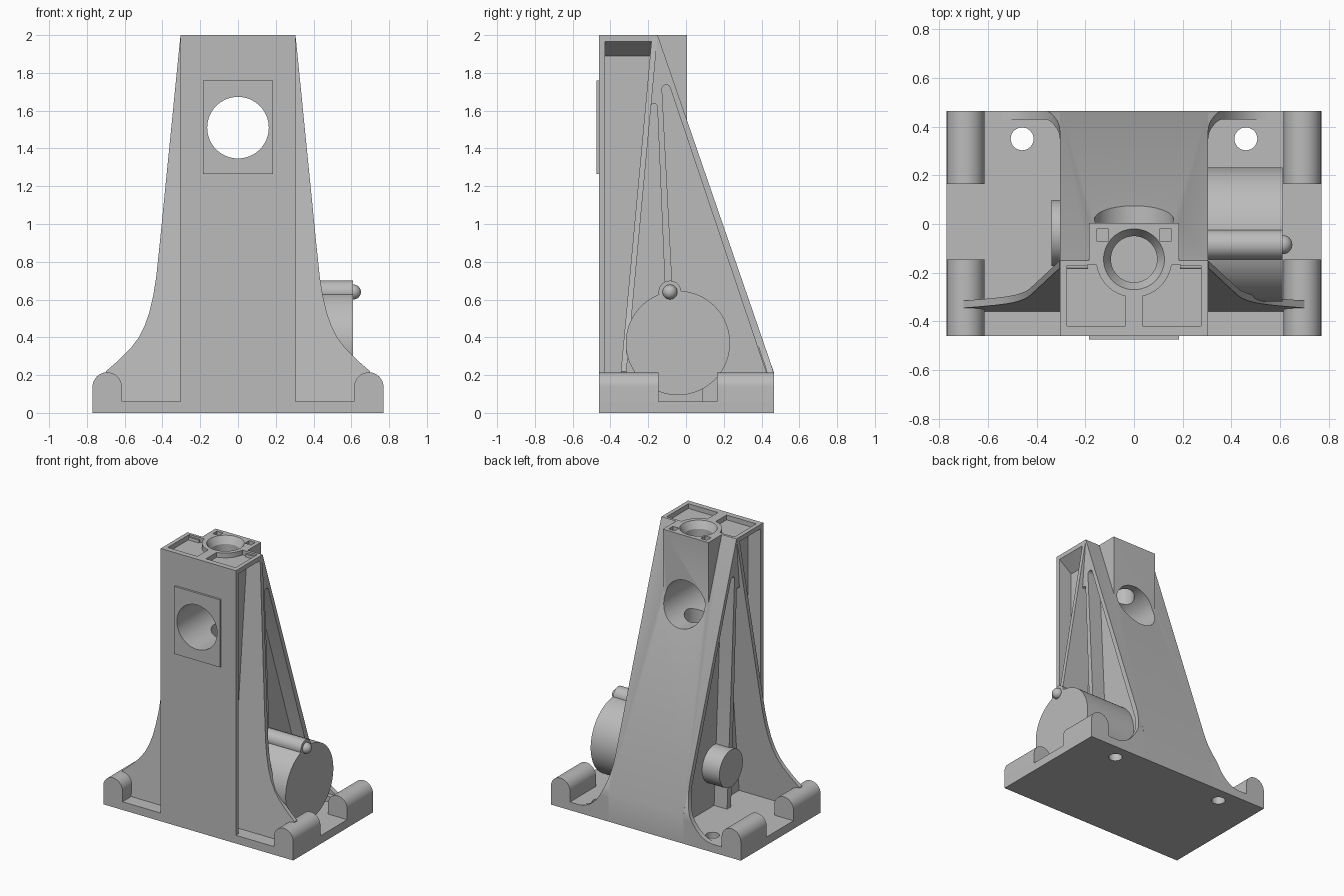
import bpy, bmesh, math
from mathutils import Matrix

cube = bpy.data.objects.get("Cube")
if cube:
    bpy.data.objects.remove(cube, do_unlink=True)

grey = bpy.data.materials.new("cast grey")
grey.use_nodes = True
GREY = (0.5, 0.5, 0.5, 1)
grey.diffuse_color = GREY
grey.node_tree.nodes["Principled BSDF"].inputs["Base Color"].default_value = GREY


def finish(name, bm):
    bmesh.ops.recalc_face_normals(bm, faces=bm.faces)
    mesh = bpy.data.meshes.new(name)
    bm.to_mesh(mesh)
    bm.free()
    mesh.materials.append(grey)
    obj = bpy.data.objects.new(name, mesh)
    bpy.context.collection.objects.link(obj)
    return obj


def place(axis, u, v, a):
    return {"x": (a, u, v), "y": (u, a, v), "z": (u, v, a)}[axis]


def prism(name, pts, axis, a, b):
    bm = bmesh.new()
    ends = [[bm.verts.new(place(axis, u, v, d)) for u, v in pts] for d in (a, b)]
    for ring in ends:
        bm.faces.new(ring)
    n = len(pts)
    for i in range(n):
        j = (i + 1) % n
        bm.faces.new((ends[0][i], ends[0][j], ends[1][j], ends[1][i]))
    return finish(name, bm)


def arc(u, v, r, start, end, n=12):
    angles = [math.radians(start + (end - start) * i / n) for i in range(n + 1)]
    return [(u + r * math.cos(t), v + r * math.sin(t)) for t in angles]


def rect(u0, u1, v0, v1):
    return [(u0, v0), (u1, v0), (u1, v1), (u0, v1)]


def cylinder(name, axis, u, v, r, a, b, n=64):
    return prism(name, arc(u, v, r, 0, 360, n)[:-1], axis, a, b)


def plate(name, rows, s):
    """Loft of rectangles, each row giving inner x, outer x, front y, back y, z."""
    bm = bmesh.new()
    rings = [[bm.verts.new((s * x, y, z)) for x, y in rect(x0, x1, y0, y1)]
             for x0, x1, y0, y1, z in rows]
    bm.faces.new(rings[0])
    bm.faces.new(rings[-1])
    for lo, hi in zip(rings, rings[1:]):
        for i in range(4):
            j = (i + 1) % 4
            bm.faces.new((lo[i], lo[j], hi[j], hi[i]))
    return finish(name, bm)


def combine(target, tool, operation):
    mod = target.modifiers.new("combine", "BOOLEAN")
    mod.operation = operation
    mod.solver = "EXACT"
    mod.object = tool
    bpy.context.view_layer.objects.active = target
    bpy.ops.object.modifier_apply(modifier=mod.name)
    bpy.data.objects.remove(tool, do_unlink=True)


def back_y(z):
    return min(0.465, -0.15 + (2 - z) * 0.3445)


def flange_y(z):
    return -0.345 + (z - 0.22) * 0.0927


# Tapered column with the bearing block and front pad
column = prism("column", [(-0.46, 0), (-0.46, 2), (-0.15, 2), (0.465, 0.215), (0.465, 0)],
               "x", -0.305, 0.305)
combine(column, prism("block", rect(-0.185, 0.185, -0.25, 0.005), "z", 1.5, 2), "UNION")
combine(column, prism("pad", rect(-0.185, 0.185, 1.265, 1.76), "y", -0.475, -0.4), "UNION")

# Side pockets, leaving the front wall, ribs and back flange
CORE = 0.2
for s in (-1, 1):
    front = prism("front_pocket", [(-0.43, 0.05), (-0.43, 1.978), (flange_y(1.978), 1.978),
                                   (flange_y(0.05), 0.05)], "x", s * CORE, s * 0.32)
    for v in front.data.vertices:
        if abs(v.co.x) < 0.25 and v.co.z > 1:
            v.co.z -= 0.088
    combine(column, front, "DIFFERENCE")
    middle = [(-0.085, 0.05)] + arc(-0.17, 1.62, 0.018, 0, 180) + [(flange_y(0.05) + 0.03, 0.05)]
    combine(column, prism("middle_pocket", middle, "x", s * CORE, s * 0.32), "DIFFERENCE")
    rear = ([(0.425, 0.05), (0.425, 0.21)] + arc(-0.105, 1.715, 0.022, 15, 180)
            + [(-0.04, 0.05)])
    combine(column, prism("rear_pocket", rear, "x", s * CORE, s * 0.32), "DIFFERENCE")

    # Shallow top pockets around the bore wall
    top = arc(0, -0.145, 0.156, -9, -77) + [(0.035, -0.42), (0.275, -0.42), (0.275, -0.17)]
    top = [(s * x, y) for x, y in top]
    combine(column, prism("top_pocket", top, "z", 1.965, 2.1), "DIFFERENCE")
    square = rect(s * 0.13 - 0.025, s * 0.13 + 0.025, -0.07, -0.02)
    combine(column, prism("square_pocket", square, "z", 1.965, 2.1), "DIFFERENCE")

# Cross bore and countersunk vertical bore
combine(column, cylinder("cross_bore", "y", 0, 1.51, 0.163, -0.6, 0.6), "DIFFERENCE")
combine(column, cylinder("vertical_bore", "z", 0, -0.145, 0.095, 1.1, 2.1), "DIFFERENCE")
bm = bmesh.new()
bmesh.ops.create_cone(bm, cap_ends=True, segments=64, radius1=0.095, radius2=0.137, depth=0.07,
                      matrix=Matrix.Translation((0, -0.145, 1.985)))
combine(column, finish("countersink", bm), "DIFFERENCE")

# Base plate with two bolt holes
base = prism("base_plate", rect(-0.77, 0.77, -0.46, 0.465), "z", 0, 0.06)
for s in (-1, 1):
    combine(base, cylinder("bolt_hole", "z", s * 0.46, 0.35, 0.047, -0.1, 0.2, 32), "DIFFERENCE")

# Round-topped corner lugs, flared front flanges and rear fillets
outline = [(0.06, 0.7), (0.22, 0.7), (0.28, 0.63), (0.34, 0.57), (0.4, 0.525), (0.46, 0.495),
           (0.53, 0.47), (0.62, 0.449), (0.72, 0.433), (0.9, 0.414), (1.985, 0.306)]
for s, side in ((1, "left"), (-1, "right")):
    lug = ([(s * 0.615, 0), (s * 0.77, 0)]
           + [(s * x, z) for x, z in arc(0.6925, 0.1375, 0.0775, 0, 180, 20)])
    prism(side + "_front_lug", lug, "y", -0.46, -0.145)
    prism(side + "_rear_lug", lug, "y", 0.165, 0.465)
    plate(side + "_front_flange",
          [(0.19, x, flange_y(z), flange_y(z) + 0.03, z) for z, x in outline], s)
    curve = arc(0.545, 0.45, 1, 270, 180, 14)
    rows = []
    for x, z in curve:
        x = 0.545 + (x - 0.545) * 0.24
        z = 0.45 + (z - 0.45) * 0.39
        rows.append((0.25, x, back_y(z) - 0.035, back_y(z), z))
    plate(side + "_rear_fillet", rows, s)

# Side drum, its support, the pin housing and the opposite hub
cylinder("drum", "x", -0.043, 0.37, 0.276, 0.19, 0.61, 96)
prism("drum_support", rect(-0.175, 0.09, 0.05, 0.25), "x", 0.19, 0.55)
cylinder("pin_housing", "x", -0.085, 0.64, 0.06, 0.19, 0.61, 40)
cylinder("hub", "x", -0.037, 0.37, 0.136, -0.34, -0.19)
bm = bmesh.new()
bmesh.ops.create_uvsphere(bm, u_segments=32, v_segments=16, radius=0.039,
                          matrix=Matrix.Translation((0.612, -0.085, 0.64)))
finish("pin_ball", bm)

# Smooth shading on curved faces
bpy.ops.object.select_all(action="DESELECT")
for obj in bpy.context.scene.objects:
    if obj.type == "MESH" and grey.name in obj.data.materials:
        obj.select_set(True)
        bpy.context.view_layer.objects.active = obj
bpy.ops.object.shade_smooth_by_angle(angle=math.radians(30))
